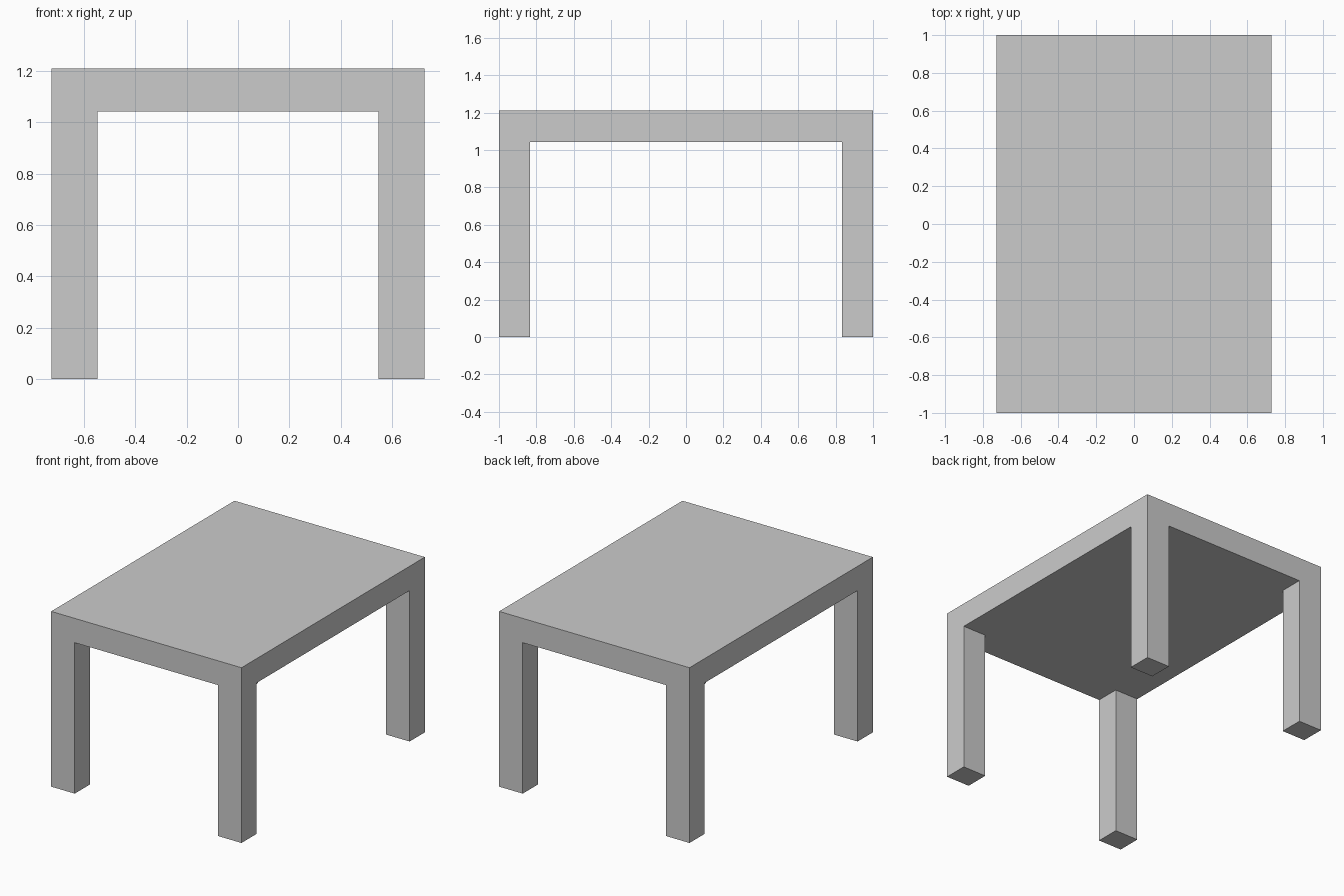
import bpy, bmesh

if "Cube" in bpy.data.objects:
    bpy.data.objects.remove(bpy.data.objects["Cube"])

HX, HY = 0.727, 1.0            # half size of the table top
IX, IY = 0.547, 0.834          # inner faces of the legs
UNDER, TOP = 1.042, 1.21       # underside and top heights

bm = bmesh.new()


def extrude(faces, height, keep=False):
    """Extrude faces vertically so that their new end sits at the given height."""
    result = bmesh.ops.extrude_face_region(bm, geom=faces, use_keep_orig=keep)
    for item in result["geom"]:
        if isinstance(item, bmesh.types.BMVert):
            item.co.z = height


# Underside: 3 x 3 cells whose corner cells are the leg sections
xs, ys = (-HX, -IX, IX, HX), (-HY, -IY, IY, HY)
grid = [[bm.verts.new((x, y, UNDER)) for y in ys] for x in xs]
cells = {}
for i in range(3):
    for j in range(3):
        cells[i, j] = bm.faces.new((grid[i][j], grid[i + 1][j],
                                    grid[i + 1][j + 1], grid[i][j + 1]))
corners = [cells[i, j] for i in (0, 2) for j in (0, 2)]

# Slab upwards, four flush legs downwards
extrude(list(cells.values()), TOP, keep=True)
extrude(corners, 0.0)

# Merge coplanar cells into clean flat faces
bmesh.ops.recalc_face_normals(bm, faces=bm.faces[:])
bmesh.ops.dissolve_limit(bm, angle_limit=0.01, verts=bm.verts[:], edges=bm.edges[:])

mesh = bpy.data.meshes.new("table")
bm.to_mesh(mesh)
bm.free()
bpy.context.collection.objects.link(bpy.data.objects.new("table", mesh))
